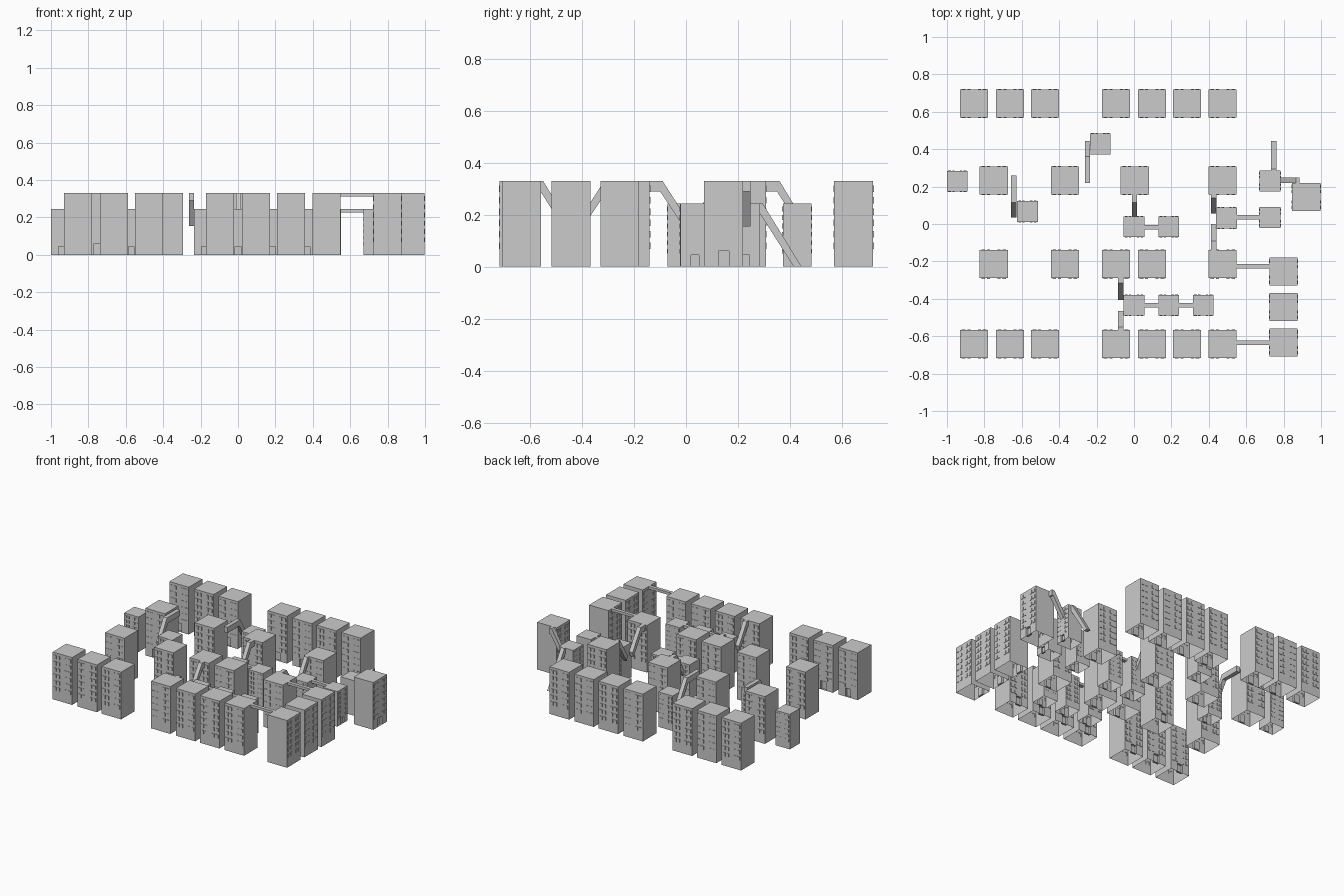
import bpy, bmesh, math
from mathutils import Vector, Matrix

if "Cube" in bpy.data.objects:
    bpy.data.objects.remove(bpy.data.objects["Cube"])

H = 0.33          # tower height
S = 0.74          # small block scale
COLS = [-.075, -.066, -.04 - .006, -.036, -.02, .02, .036, .046, .066, .075]
ROWS = [0, .06] + [z for k in range(6) for z in (.068 + .044 * k, .093 + .044 * k)] + [H]


def facade(bm, sign, door):
    """Wall facing sign*y: window panels stand proud, the door is recessed."""
    y = .075 * sign
    v = [[bm.verts.new((x, y, z)) for x in COLS] for z in ROWS]
    n = Vector((0, sign, 0))
    pick = []
    for r in range(len(ROWS) - 1):
        for c in range(len(COLS) - 1):
            q = [v[r][c], v[r][c + 1], v[r + 1][c + 1], v[r + 1][c]]
            f = bm.faces.new(q if sign < 0 else q[::-1])
            if r == 0 and c == 4 and door:
                pick.append((f, -.015))
            elif r >= 2 and r % 2 == 0 and r < len(ROWS) - 2 and c in (1, 3, 5, 7):
                pick.append((f, .003))
    for f, d in pick:
        new = bmesh.ops.extrude_discrete_faces(bm, faces=[f])["faces"][0]
        bmesh.ops.translate(bm, verts=new.verts[:], vec=n * d)


def block_mesh(name, scale):
    bm = bmesh.new()
    facade(bm, -1, True)
    facade(bm, 1, False)
    a = .075
    # blank side walls and roof, open underneath
    for s in (-1, 1):
        q = [bm.verts.new((s * a, y, z)) for y, z in ((-a, 0), (a, 0), (a, H), (-a, H))]
        bm.faces.new(q if s > 0 else q[::-1])
    bm.faces.new([bm.verts.new((x, y, H)) for x, y in ((-a, -a), (a, -a), (a, a), (-a, a))])
    bmesh.ops.scale(bm, vec=(scale,) * 3, verts=bm.verts[:])
    me = bpy.data.meshes.new(name)
    bm.to_mesh(me)
    bm.free()
    return me


def add(name, me, x=0, y=0, deg=0):
    ob = bpy.data.objects.new(name, me)
    ob.location = (x, y, 0)
    ob.rotation_euler.z = math.radians(deg)
    bpy.context.collection.objects.link(ob)
    return ob


def bridge(x0, x1, y, top, w=.024, t=.018):
    bm = bmesh.new()
    m = Matrix.Translation(((x0 + x1) / 2, y, top - t / 2)) @ Matrix.Diagonal((x1 - x0, w, t, 1))
    bmesh.ops.create_cube(bm, size=1, matrix=m)
    me = bpy.data.meshes.new("bridge")
    bm.to_mesh(me)
    bm.free()
    add("bridge", me)


def ramp(c, start, kink, end, top=H, low=.155, along="y", w=.028, t=.04):
    """Level landing from start to kink, then a steep fall to end."""
    d = .01 if end > start else -.01
    if low == 0:   # foot cut level with the ground
        prof = [(start, top), (kink, top), (end, 0), (end - 3 * d, 0), (kink - d, top - t), (start, top - t)]
    else:
        prof = [(start, top), (kink, top), (end, low + .035), (end - d, low),
                (kink - d, top - t), (start, top - t)]
    bm = bmesh.new()
    vs = [bm.verts.new((c - w / 2, s, z) if along == "y" else (s, c - w / 2, z)) for s, z in prof]
    f = bm.faces.new(vs)
    new = bmesh.ops.extrude_face_region(bm, geom=[f])["geom"]
    mv = (w, 0, 0) if along == "y" else (0, w, 0)
    bmesh.ops.translate(bm, verts=[g for g in new if isinstance(g, bmesh.types.BMVert)], vec=mv)
    bmesh.ops.recalc_face_normals(bm, faces=bm.faces[:])
    me = bpy.data.meshes.new("ramp")
    bm.to_mesh(me)
    bm.free()
    add("ramp", me)


# tall towers
tower = block_mesh("tower", 1)
for x in (-.855, -.663, -.476, -.096, .096, .284, .474):
    add("tower", tower, x, .645, 0)
    add("tower", tower, x, -.642, 180)
for x in (-.75, -.37, .004, .474):
    add("tower", tower, x, .232, 0)
for x, a in ((-.75, 0), (-.37, 180), (-.096, 0), (.096, 0), (.474, 0)):
    add("tower", tower, x, -.215, a)
for y in (-.255, -.443, -.633):
    add("tower", tower, .80, y, -90)
add("tower", tower, .921, .145, 90)

# small blocks
small = block_mesh("small_block", S)
for x, y, a in ((-.945, .228, 0), (-.57, .067, 0), (-.18, .428, 0), (0, -.015, 0),
                (.186, -.015, 0), (.495, .032, 0), (.727, .035, 90), (.727, .23, 90),
                (0, -.435, 0), (.186, -.435, 0), (.37, -.435, 0)):
    add("small_block", small, x, y, a)

# roof level bridges
bridge(.549, .725, -.226, H)
bridge(.549, .725, -.635, H)
hs = H * S
bridge(.055, .131, -.017, hs)
bridge(.055, .131, -.435, hs)
bridge(.241, .315, -.435, hs)
bridge(.55, .672, .035, hs)

# ramps down from towers to small blocks
ramp(-.643, .26, .115, .035)
ramp(-.248, .22, .36, .445)
ramp(.002, .157, .115, .035)
ramp(.426, .157, .14, .055)
ramp(.426, -.14, -.09, .0)
ramp(-.071, -.29, -.315, -.405)
ramp(-.071, -.567, -.55, -.465)
ramp(.234, .885, .865, .78, along="x")
# ramp to the ground
ramp(.747, .285, .295, .445, top=hs, low=0)
